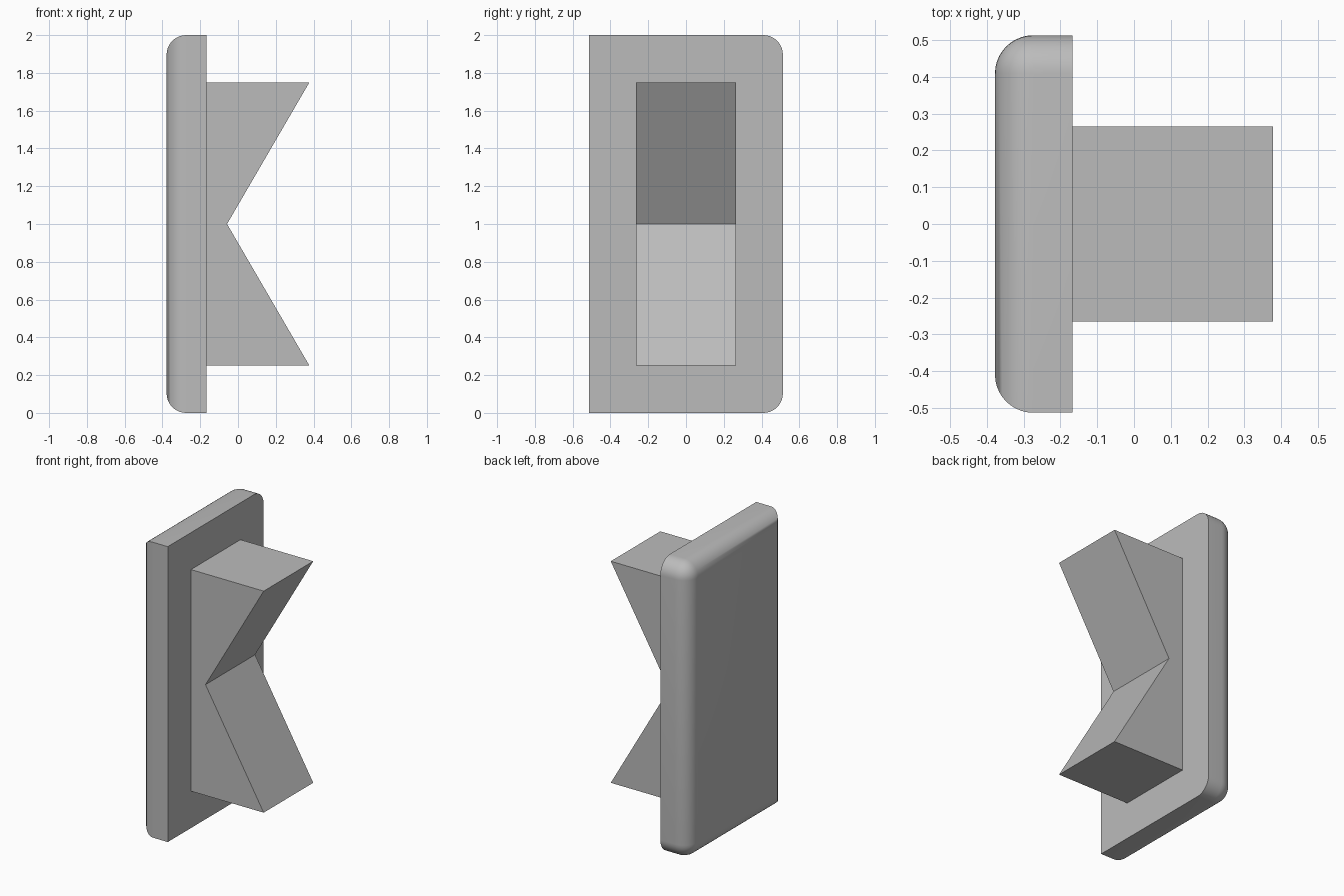
import bpy, bmesh
from mathutils import Vector

cube = bpy.data.objects.get("Cube")
if cube:
    bpy.data.objects.remove(cube, do_unlink=True)

# Single plain grey
grey = bpy.data.materials.new("plain grey")
grey.use_nodes = True
colour = (0.5, 0.5, 0.5, 1)
grey.diffuse_color = colour
grey.node_tree.nodes["Principled BSDF"].inputs["Base Color"].default_value = colour


def make_object(name, bm):
    bmesh.ops.recalc_face_normals(bm, faces=bm.faces)
    mesh = bpy.data.meshes.new(name)
    bm.to_mesh(mesh)
    bm.free()
    mesh.materials.append(grey)
    obj = bpy.data.objects.new(name, mesh)
    bpy.context.collection.objects.link(obj)
    return obj


def prism(profile, direction):
    """Extrude a closed polygon along a direction."""
    bm = bmesh.new()
    face = bm.faces.new([bm.verts.new(p) for p in profile])
    ext = bmesh.ops.extrude_face_region(bm, geom=[face])
    verts = [v for v in ext["geom"] if isinstance(v, bmesh.types.BMVert)]
    bmesh.ops.translate(bm, verts=verts, vec=Vector(direction))
    return bm


# Back plate: rounded around its outer face and on its two rear corners
X0, X1, Y, H, R = -0.378, -0.167, 0.513, 2.0, 0.104
bm = prism([(X0, -Y, 0), (X0, Y, 0), (X0, Y, H), (X0, -Y, H)], (X1 - X0, 0, 0))


def is_rounded(edge):
    a, b = (v.co for v in edge.verts)
    outer = max(a.x, b.x) < X0 + 0.01
    rear_corner = abs(a.x - b.x) > 0.1 and a.y > 0
    return outer or rear_corner


bmesh.ops.bevel(bm, geom=[e for e in bm.edges if is_rounded(e)], offset=R,
                offset_type='OFFSET', segments=10, profile=0.5, affect='EDGES')
plate = make_object("back_plate", bm)
bpy.ops.object.select_all(action='DESELECT')
plate.select_set(True)
bpy.context.view_layer.objects.active = plate
bpy.ops.object.shade_smooth_by_angle(angle=0.6)

# Block with a V notch
W, TIP = 0.265, 0.378
outline = [(X1, 0.25), (TIP, 0.25), (-0.058, 1), (TIP, 1.75), (X1, 1.75)]
make_object("notched_block", prism([(x, -W, z) for x, z in outline], (0, 2 * W, 0)))
